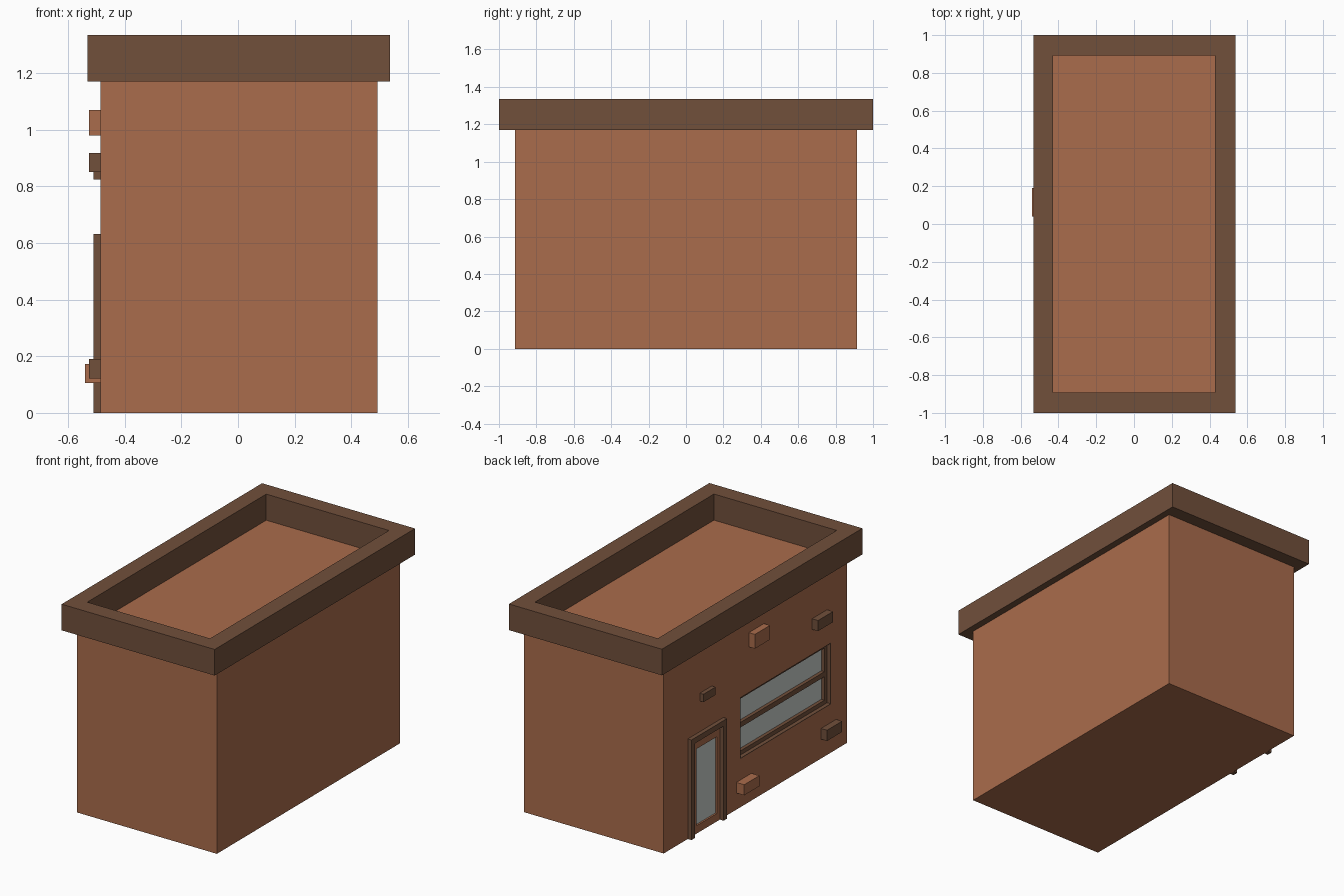
import bpy, bmesh
from mathutils import Vector

default = bpy.data.objects.get("Cube")
if default:
    bpy.data.objects.remove(default, do_unlink=True)


def material(name, rgb):
    mat = bpy.data.materials.new(name)
    mat.use_nodes = True
    mat.diffuse_color = (*rgb, 1)
    mat.node_tree.nodes["Principled BSDF"].inputs["Base Color"].default_value = (*rgb, 1)
    return mat


TERRACOTTA = material("terracotta", (0.40, 0.15, 0.072))
BROWN = material("dark brown", (0.165, 0.079, 0.044))
GLASS = material("pale glass", (0.57, 0.62, 0.59))


def finish(name, bm, mat):
    bmesh.ops.recalc_face_normals(bm, faces=bm.faces)
    mesh = bpy.data.meshes.new(name)
    bm.to_mesh(mesh)
    bm.free()
    mesh.materials.append(mat)
    obj = bpy.data.objects.new(name, mesh)
    bpy.context.collection.objects.link(obj)
    return obj


def box(name, mat, xs, ys, zs):
    """Box from its extents along each axis."""
    bm = bmesh.new()
    bmesh.ops.create_cube(bm, size=1)
    for v in bm.verts:
        v.co = Vector([(r[0] + r[1]) / 2 + c * (r[1] - r[0])
                       for r, c in zip((xs, ys, zs), v.co)])
    return finish(name, bm, mat)


def ring(name, mat, outer, inner, depth, place):
    """Rectangular frame; outer and inner are (u0, u1, v0, v1)."""
    bm = bmesh.new()
    loops = []
    for (u0, u1, v0, v1), w in ((outer, depth[0]), (outer, depth[1]),
                                (inner, depth[1]), (inner, depth[0])):
        corners = ((u0, v0), (u1, v0), (u1, v1), (u0, v1))
        loops.append([bm.verts.new(place(u, v, w)) for u, v in corners])
    for k in range(4):
        a, b = loops[k], loops[(k + 1) % 4]
        for i in range(4):
            j = (i + 1) % 4
            bm.faces.new((a[i], a[j], b[j], b[i]))
    return finish(name, bm, mat)


def flat(u, v, w):
    return (u, v, w)


def on_wall(u, v, w):
    """u runs along y, v is height, w is depth into the right wall."""
    return (WALL + w, u, v)


def shrink(r, d):
    return (r[0] + d, r[1] - d, r[2] + d, r[3] - d)


WALL = -0.485
WALL_TOP = 1.17
window = (-0.755, 0.155, 0.305, 0.695)
door_glass = (0.385, 0.59, 0.05, 0.535)

# Main block with recesses for the window and the door pane
body = box("walls", TERRACOTTA, (WALL, 0.493), (-0.915, 0.915), (0, WALL_TOP))
for (y0, y1, z0, z1), depth in ((window, 0.055), (door_glass, 0.015)):
    cutter = box("cutter", TERRACOTTA, (WALL - 0.1, WALL + depth), (y0, y1), (z0, z1))
    cutter.hide_render = True
    mod = body.modifiers.new("recess", "BOOLEAN")
    mod.operation = "DIFFERENCE"
    mod.solver = "EXACT"
    mod.object = cutter
    bpy.context.view_layer.update()
    cut_mesh = bpy.data.meshes.new_from_object(
        body.evaluated_get(bpy.context.evaluated_depsgraph_get()))
    body.modifiers.clear()
    body.data = cut_mesh
    bpy.data.objects.remove(cutter, do_unlink=True)

# Parapet around the flat roof
ring("parapet", BROWN, (-0.532, 0.537, -1, 1), (-0.428, 0.43, -0.893, 0.893),
     (WALL_TOP, 1.335), flat)

# Window: reveal lining, sunken frame, middle rail and glass
lining = shrink(window, 0.004)
opening = shrink(window, 0.03)
ring("window_lining", BROWN, window, lining, (0, 0.055), on_wall)
ring("window_frame", BROWN, lining, opening, (0.025, 0.055), on_wall)
box("window_rail", BROWN, (WALL + 0.025, WALL + 0.055), opening[:2], (0.483, 0.515))
box("window_glass", GLASS, (WALL + 0.047, WALL + 0.055), opening[:2], opening[2:])

# Door: pane and raised casing
box("door_glass", GLASS, (WALL + 0.011, WALL + 0.015), door_glass[:2], door_glass[2:])
y0, y1, top, w = 0.32, 0.675, 0.632, 0.035
outline = ((y0, 0), (y0, top), (y1, top), (y1, 0),
           (y1 - w, 0), (y1 - w, top - w), (y0 + w, top - w), (y0 + w, 0))
bm = bmesh.new()
face = bm.faces.new([bm.verts.new((WALL, y, z)) for y, z in outline])
grown = bmesh.ops.extrude_face_region(bm, geom=[face], use_keep_orig=True)
bmesh.ops.translate(bm, vec=(-0.026, 0, 0),
                    verts=[g for g in grown["geom"] if isinstance(g, bmesh.types.BMVert)])
finish("door_casing", bm, BROWN)

# Projecting bricks: colour, reach, y extent, z extent
bricks = (
    (TERRACOTTA, 0.042, (-0.085, 0.065), (0.98, 1.07)),
    (BROWN, 0.042, (-0.715, -0.565), (0.85, 0.917)),
    (BROWN, 0.026, (0.435, 0.555), (0.825, 0.875)),
    (BROWN, 0.042, (-0.805, -0.655), (0.122, 0.19)),
    (TERRACOTTA, 0.055, (0.04, 0.19), (0.105, 0.172)),
)
for i, (mat, reach, ys, zs) in enumerate(bricks, 1):
    box(f"brick_{i}", mat, (WALL - reach, WALL), ys, zs)
